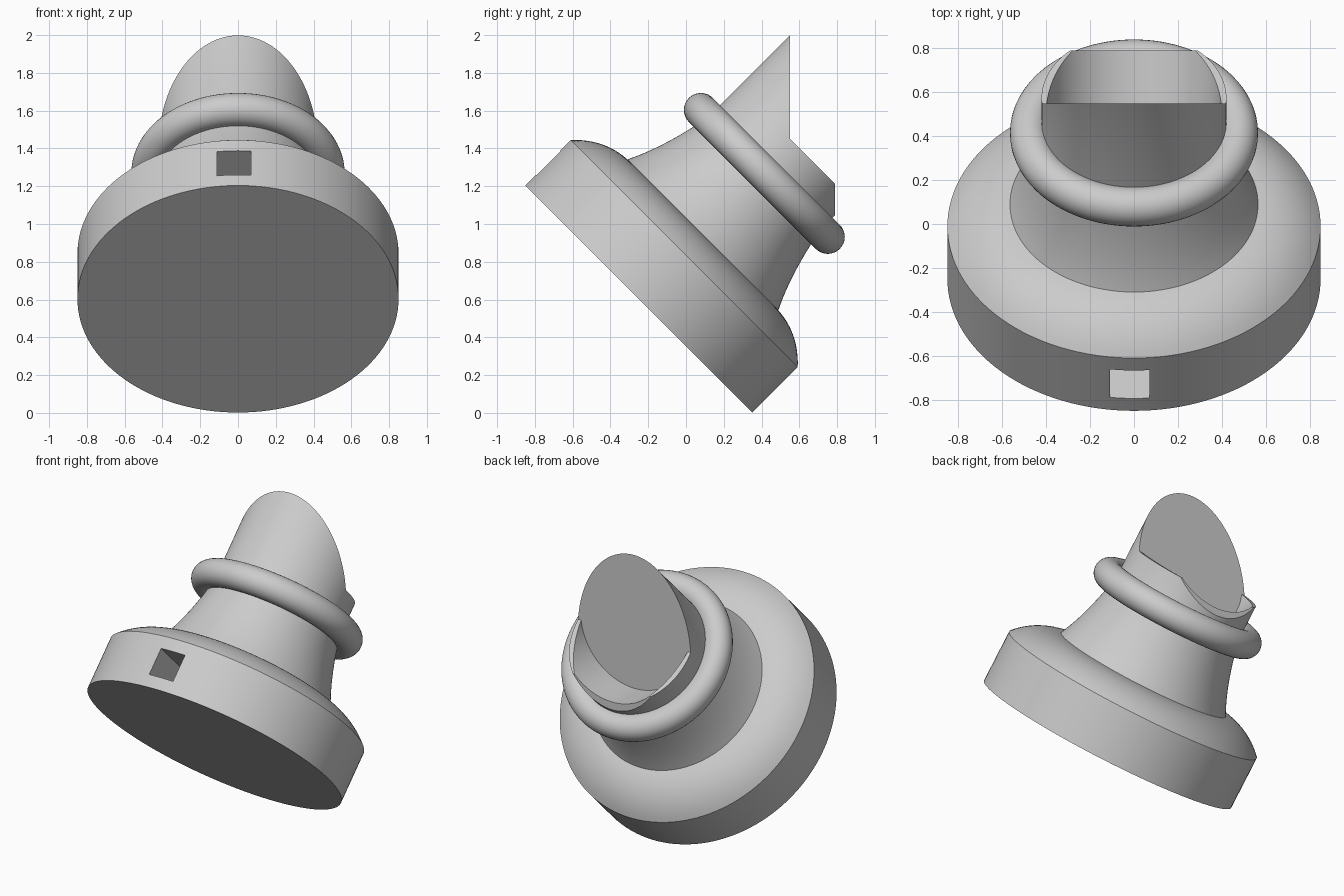
import bpy, bmesh, math
from mathutils import Matrix, Vector

if "Cube" in bpy.data.objects:
    bpy.data.objects.remove(bpy.data.objects["Cube"])

# Turned shapes are made upright, then tilted 45 degrees towards the back
TILT = Matrix.Translation((0, -0.25, 0.603)) @ Matrix.Rotation(math.radians(-45), 4, 'X')
SEG = 128

grey = bpy.data.materials.new("light_grey")
grey.diffuse_color = (0.6, 0.6, 0.6, 1)
grey.use_nodes = True
grey.node_tree.nodes["Principled BSDF"].inputs["Base Color"].default_value = grey.diffuse_color


def make(name, bm, matrix=None):
    if matrix is not None:
        bm.transform(matrix)
    bmesh.ops.recalc_face_normals(bm, faces=bm.faces[:])
    me = bpy.data.meshes.new(name)
    bm.to_mesh(me)
    bm.free()
    me.materials.append(grey)
    ob = bpy.data.objects.new(name, me)
    bpy.context.collection.objects.link(ob)
    return ob


def lathe(name, profile, closed=False):
    """Spin (radius, height) points round the tilted axis."""
    bm = bmesh.new()
    rings = []
    for r, t in profile:
        rings.append([bm.verts.new((r * math.cos(a), r * math.sin(a), t))
                      for a in (2 * math.pi * i / SEG for i in range(SEG))])
    pairs = list(zip(rings, rings[1:]))
    if closed:
        pairs.append((rings[-1], rings[0]))
    else:
        bm.faces.new(rings[0][::-1])
        bm.faces.new(rings[-1])
    for a, b in pairs:
        for i in range(SEG):
            j = (i + 1) % SEG
            bm.faces.new((a[i], a[j], b[j], b[i]))
    return make(name, bm, TILT)


def extrude(name, points, direction):
    bm = bmesh.new()
    face = bm.faces.new([bm.verts.new(p) for p in points])
    new = bmesh.ops.extrude_face_region(bm, geom=[face])["geom"]
    bmesh.ops.translate(bm, verts=[v for v in new if isinstance(v, bmesh.types.BMVert)],
                        vec=Vector(direction))
    return make(name, bm)


def cut(ob, cutter):
    cutter.hide_render = True
    mod = ob.modifiers.new("cut", 'BOOLEAN')
    mod.operation = 'DIFFERENCE'
    mod.solver = 'EXACT'
    mod.object = cutter
    bpy.context.view_layer.objects.active = ob
    bpy.ops.object.modifier_apply(modifier=mod.name)
    bpy.data.objects.remove(cutter)


def smooth(ob):
    bpy.ops.object.select_all(action='DESELECT')
    ob.select_set(True)
    bpy.context.view_layer.objects.active = ob
    bpy.ops.object.shade_smooth_by_angle(angle=math.radians(25))


def bezier(p0, p1, p2, n):
    return [tuple((1 - u) ** 2 * a + 2 * u * (1 - u) * b + u * u * c
                  for a, b, c in zip(p0, p1, p2)) for u in (i / n for i in range(n + 1))]


# Body: thick disc, rounded shoulder, hollow-curved neck and round stem
shoulder = bezier((0.85, 0.34), (0.73, 0.47), (0.565, 0.48), 12)
neck = bezier((0.565, 0.48), (0.475, 0.66), (0.421, 0.94), 12)
body = lathe("body", [(0.85, 0)] + shoulder + neck[1:] + [(0.421, 1.75)])

# Rounded channel running out of the back of the stem
channel = [(0.4 * math.cos(a), 0.55, 1.5 + 0.4 * math.sin(a))
           for a in (2 * math.pi * i / 96 for i in range(96))]
cut(body, extrude("channel_cutter", channel, (0, 1, 0)))

# Upright slice through the stem, with a low lip left at the back
slice_yz = [(0.55, 2.5), (0.55, 1.453), (0.79, 1.213), (0.79, 0.7), (1.6, 0.7), (1.6, 2.5)]
cut(body, extrude("slice_cutter", [(-1, y, z) for y, z in slice_yz], (2, 0, 0)))

# Square socket in the front rim of the disc
bm = bmesh.new()
bmesh.ops.create_cube(bm, size=1)
socket = Matrix.Translation((-0.02, -0.8, 0.17)) @ Matrix.Diagonal((0.18, 0.6, 0.18, 1))
cut(body, make("socket_cutter", bm, TILT @ socket))
smooth(body)

# Ring round the stem
ring = lathe("ring", [(0.475 + 0.09 * math.cos(a), 0.94 + 0.09 * math.sin(a))
                      for a in (2 * math.pi * i / 32 for i in range(32))], closed=True)
smooth(ring)
